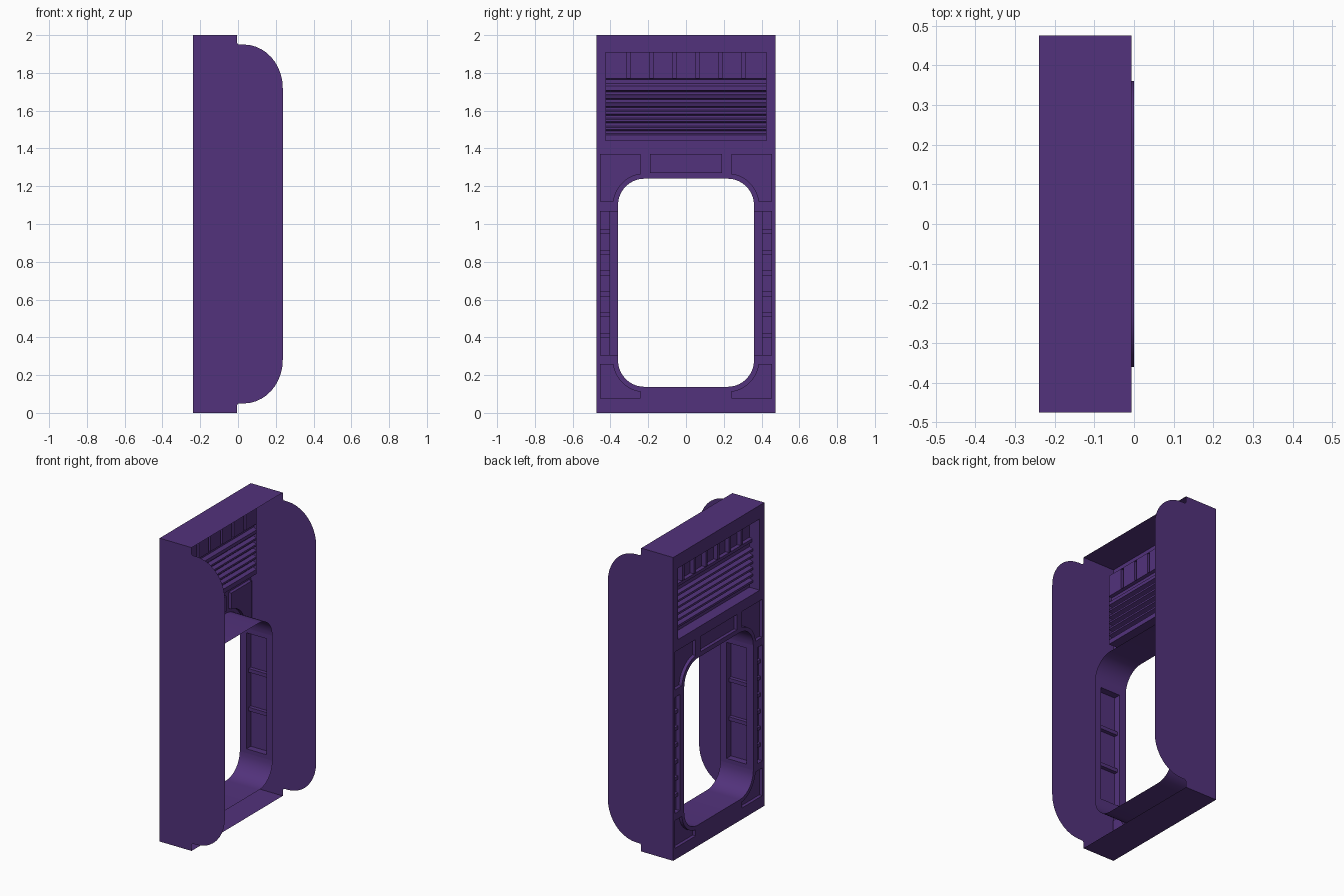
import bpy, bmesh
from math import sin, cos, radians
from mathutils import Vector

if "Cube" in bpy.data.objects:
    bpy.data.objects.remove(bpy.data.objects["Cube"])

X0, X1, XF = -0.239, -0.006, 0.237      # panel face, shell rim, fin edge
HY, HZ = 0.475, 2.0                     # half width, height
OY, OB, OT, R = 0.36, 0.138, 1.24, 0.14  # door opening

mat = bpy.data.materials.new("purple_paint")
mat.diffuse_color = (0.085, 0.032, 0.2, 1)
mat.use_nodes = True
mat.node_tree.nodes["Principled BSDF"].inputs["Base Color"].default_value = mat.diffuse_color


def finish(bm, name):
    bmesh.ops.remove_doubles(bm, verts=bm.verts, dist=1e-5)
    bmesh.ops.recalc_face_normals(bm, faces=bm.faces)
    me = bpy.data.meshes.new(name)
    bm.to_mesh(me)
    bm.free()
    me.materials.append(mat)
    ob = bpy.data.objects.new(name, me)
    bpy.context.collection.objects.link(ob)
    return ob


def rect(a0, a1, b0, b1):
    return [(a0, b0), (a1, b0), (a1, b1), (a0, b1)]


def arc(ca, cb, ra, rb, t0, t1, n=10):
    return [(ca + ra * cos(radians(t0 + (t1 - t0) * i / n)),
             cb + rb * sin(radians(t0 + (t1 - t0) * i / n))) for i in range(n + 1)]


def sheet(bm, place, outer, d=0.0, recesses=()):
    """Flat sheet at depth d; a recess is (outline, depth, nested recesses or None for no floor)."""
    edges = []
    for loop in [outer] + [r[0] for r in recesses]:
        vs = [bm.verts.new(place(a, b, d)) for a, b in loop]
        edges += [bm.edges.new((vs[i - 1], vs[i])) for i in range(len(vs))]
    o = Vector(place(0, 0, 0))
    n = (Vector(place(1, 0, 0)) - o).cross(Vector(place(0, 1, 0)) - o)
    bmesh.ops.triangle_fill(bm, edges=edges, use_beauty=True, normal=n)
    for loop, depth, nested in recesses:
        if depth:
            for (a, b), (e, f) in zip(loop, loop[1:] + loop[:1]):
                bm.faces.new([bm.verts.new(place(*p)) for p in
                              ((a, b, d), (e, f, d), (e, f, d + depth), (a, b, d + depth))])
        if nested is not None:
            sheet(bm, place, loop, d + depth, nested)


def mirror(loop):
    return [(-a, b) for a, b in loop]


# Door opening outline with rounded corners
opening = (arc(OY - R, OT - R, R, R, 0, 90) + arc(R - OY, OT - R, R, R, 90, 180)
           + arc(R - OY, OB + R, R, R, 180, 270) + arc(OY - R, OB + R, R, R, 270, 360))

# Recesses around the door: corners, side strips with rungs, lintel
RI = 0.165
upper = [(0.455, 1.12), (0.455, 1.37), (0.24, 1.37)] + arc(OY - R, OT - R, RI, RI, 83, 7)
lower = [(0.455, 0.258), (0.455, 0.075), (0.24, 0.075)] + arc(OY - R, OB + R, RI, RI, -83, -7)
strip = rect(0.405, 0.455, 0.305, 1.07)
rungs = [rect(0.406, 0.454, z - 0.011, z + 0.011) for z in [0.41 + 0.11 * i for i in range(6)]]
recesses = [(opening, 0, None), (rect(-0.19, 0.19, 1.27, 1.37), 0.022, [])]
for side in (lambda p: p, mirror):
    recesses += [(side(upper), 0.022, []), (side(lower), 0.022, []),
                 (side(strip), 0.03, [(side(r), -0.018, []) for r in rungs])]

# Vent recess: upper row of cells divided by upright bars (lower part filled by slats)
GY, GD = 0.427, 0.075
recesses.append((rect(-GY, GY, 1.44, 1.91), GD, None))


def face(y, z, d):
    return (X0 + d, y, z)


bm = bmesh.new()
sheet(bm, face, rect(-HY, HY, 0, HZ), 0, recesses)
finish(bm, "front_panel")

bm = bmesh.new()
bars = [(rect(y - 0.01, y + 0.01, 1.772, 1.908), -0.03, [])
        for y in [-0.305 + 0.122 * i for i in range(6)]]
sheet(bm, face, rect(-GY, GY, 1.77, 1.91), GD, bars)
finish(bm, "vent_cells")

# Horizontal slats: ridged profile swept across the vent
prof = [(GD, 1.77), (GD - 0.02, 1.765), (GD - 0.02, 1.745), (GD, 1.73)]
for i in range(6):
    z = 1.70 - 0.0415 * i
    prof += [(GD, z + 0.008), (GD - 0.025, z), (GD - 0.025, z - 0.014), (GD, z - 0.022)]
prof.append((GD, 1.44))
bm = bmesh.new()
for (d0, z0), (d1, z1) in zip(prof, prof[1:]):
    bm.faces.new([bm.verts.new(face(*p)) for p in
                  ((-GY, z0, d0), (GY, z0, d0), (GY, z1, d1), (-GY, z1, d1))])
finish(bm, "vent_slats")

# Door tunnel: curved top and bottom, recessed panels in the side walls
bm = bmesh.new()
for (y0, z0), (y1, z1) in zip(opening, opening[1:]):
    if abs(y0 - y1) < 1e-6 and abs(z0 - z1) > 0.3:
        continue
    bm.faces.new([bm.verts.new(p) for p in ((X0, y0, z0), (X0, y1, z1), (0, y1, z1), (0, y0, z0))])
tunnel = finish(bm, "door_tunnel")
for p in tunnel.data.polygons:
    p.use_smooth = True

for s, name in ((1, "left"), (-1, "right")):
    bm = bmesh.new()
    cross = [(rect(-0.189, -0.046, z - 0.012, z + 0.012), -0.025, []) for z in (0.56, 0.815)]
    sheet(bm, lambda x, z, d: (x, s * (OY + d), z), rect(X0, 0, OB + R, OT - R), 0,
          [(rect(-0.19, -0.045, 0.305, 1.07), 0.045, cross)])
    finish(bm, name + "_tunnel_wall")

    # Side wall with rounded fin, one flat sheet
    bm = bmesh.new()
    fin = ([(X0, 0), (X1, 0), (X1, 0.04), (0.002, 0.05)]
           + arc(0.03, 0.28, XF - 0.03, 0.23, -90, 0)
           + arc(0.03, 1.72, XF - 0.03, 0.23, 0, 90)
           + [(0.002, 1.95), (X1, 1.96), (X1, HZ), (X0, HZ)])
    sheet(bm, lambda x, z, d: (x, s * HY, z), fin)
    finish(bm, name + "_side_fin")

# Top and bottom sheets of the open-backed shell
for z, name in ((HZ, "top_sheet"), (0, "bottom_sheet")):
    bm = bmesh.new()
    sheet(bm, lambda x, y, d: (x, y, z), rect(X0, X1, -HY, HY))
    finish(bm, name)
